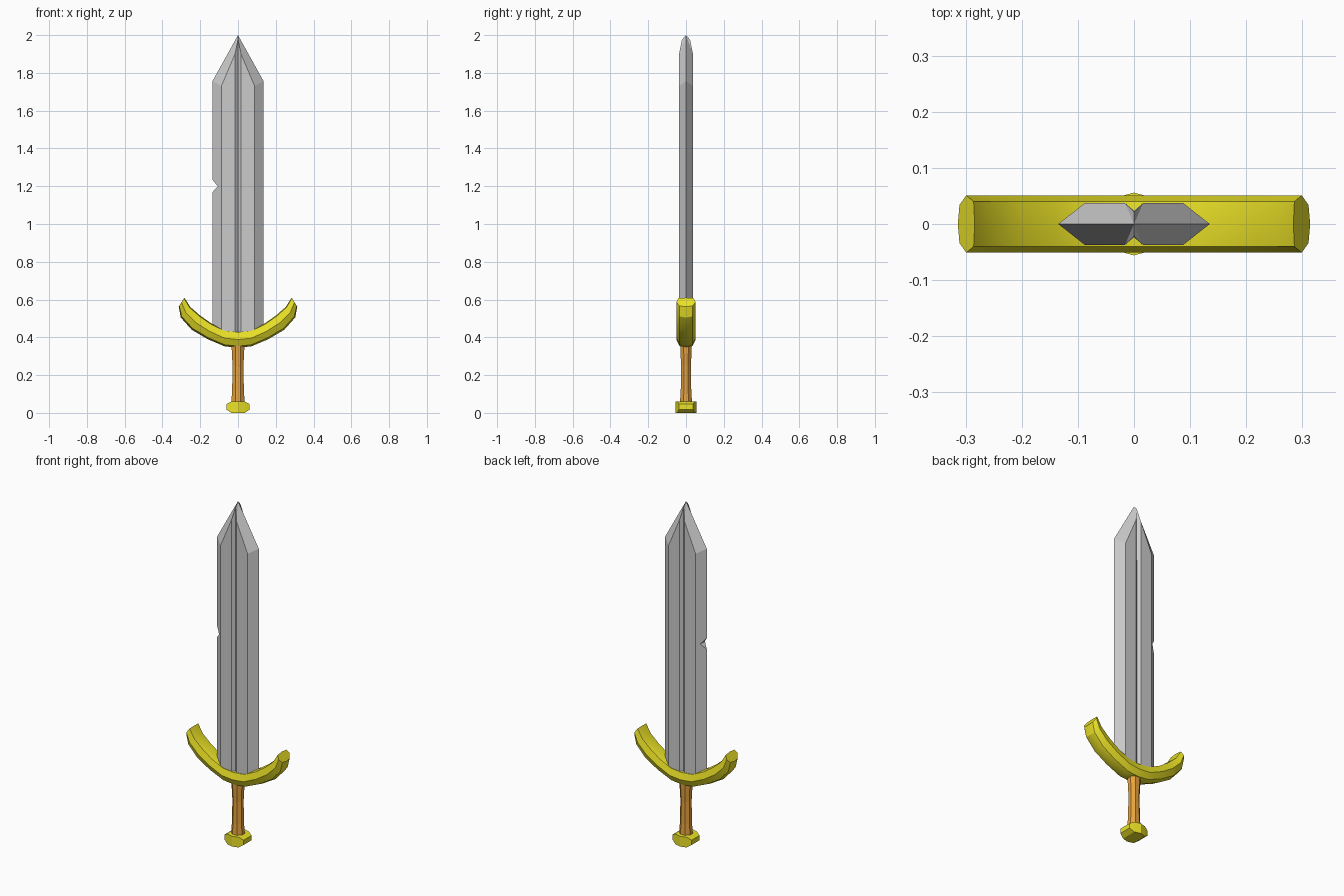
import bpy, bmesh

if "Cube" in bpy.data.objects:
    bpy.data.objects.remove(bpy.data.objects["Cube"])


def make(name, verts, faces, color=None, smooth=None):
    """Mesh object with merged points and outward normals."""
    me = bpy.data.meshes.new(name)
    me.from_pydata(verts, [], faces)
    bm = bmesh.new()
    bm.from_mesh(me)
    bmesh.ops.remove_doubles(bm, verts=bm.verts, dist=1e-5)
    bmesh.ops.recalc_face_normals(bm, faces=bm.faces)
    bm.to_mesh(me)
    bm.free()
    ob = bpy.data.objects.new(name, me)
    bpy.context.collection.objects.link(ob)
    if color:
        mat = bpy.data.materials.new(name + "_color")
        mat.diffuse_color = (*color, 1)
        mat.use_nodes = True
        mat.node_tree.nodes["Principled BSDF"].inputs["Base Color"].default_value = mat.diffuse_color
        me.materials.append(mat)
    if smooth:
        bpy.ops.object.select_all(action='DESELECT')
        ob.select_set(True)
        bpy.context.view_layer.objects.active = ob
        bpy.ops.object.shade_smooth_by_angle(angle=smooth)
    return ob


def loft(name, rings, color=None, smooth=None):
    """Skin a row of equal-sized rings and cap both ends."""
    n = len(rings[0])
    verts = [p for r in rings for p in r]
    faces = [(i*n + j, i*n + (j+1) % n, (i+1)*n + (j+1) % n, (i+1)*n + j)
             for i in range(len(rings) - 1) for j in range(n)]
    faces += [tuple(range(n)), tuple(range(len(verts) - n, len(verts)))]
    return make(name, verts, faces, color, smooth)


GOLD = (0.83, 0.76, 0.02)
ORANGE = (0.80, 0.37, 0.05)

# Blade: one quarter (edge, ridge, groove lip, groove floor), mirrored in x and y
base = 0.415
quarter = [(0.135, 0, base), (0.088, 0.037, base), (0.016, 0.037, base),
           (0, 0.024, base), (0, 0, base),
           (0.135, 0, 1.757), (0.088, 0.037, 1.73), (0.016, 0.037, 1.9),
           (0, 0.022, 1.975), (0, 0, 2.0)]
qfaces = [(0, 5, 6, 1), (1, 6, 7, 2), (2, 7, 8, 3), (5, 9, 7, 6), (7, 9, 8),
          (0, 1, 2, 3, 4)]
verts, faces = [], []
for sx in (1, -1):
    for sy in (1, -1):
        k = len(verts)
        verts += [(x*sx, y*sy, z) for x, y, z in quarter]
        faces += [tuple(i + k for i in f) for f in qfaces]
blade = make("blade", verts, faces)

# Nick in the left edge
notch = [(-0.107, 1.2), (-0.165, 1.27), (-0.165, 1.135)]
cutter = loft("notch_cutter", [[(x, y, z) for x, z in notch] for y in (-0.1, 0.1)])
cutter.hide_render = True
cutter.hide_set(True)
cut = blade.modifiers.new("notch", 'BOOLEAN')
cut.operation = 'DIFFERENCE'
cut.solver = 'EXACT'
cut.object = cutter

# Crescent guard: section (y, position from inner to outer) along inner/outer curves
section = [(0, 0), (0.04, 0.06), (0.051, 0.5), (0.034, 0.9), (0, 1)]
section += [(-y, t) for y, t in section[3:0:-1]]
half = [((0, 0.432), (0, 0.345)), ((0.07, 0.439), (0.07, 0.352)),
        ((0.14, 0.473), (0.16, 0.39)), ((0.2, 0.515), (0.245, 0.44)),
        ((0.252, 0.56), (0.303, 0.505)), ((0.284, 0.61), (0.314, 0.562))]
path = [((-a[0], a[1]), (-b[0], b[1])) for a, b in half[:0:-1]] + half
rings = [[(a[0] + (b[0]-a[0])*t, y, a[1] + (b[1]-a[1])*t) for y, t in section]
         for a, b in path]
loft("guard", rings, GOLD, 0.5)

# Octagonal waisted grip
octagon = [(1, 0.41), (0.41, 1), (-0.41, 1), (-1, 0.41),
           (-1, -0.41), (-0.41, -1), (0.41, -1), (1, -0.41)]
loft("grip", [[(x*r, y*r*0.9, z) for x, y in octagon] for z, r in
              ((0.045, 0.036), (0.12, 0.031), (0.25, 0.029), (0.33, 0.033), (0.38, 0.035))],
     ORANGE)

# Faceted pommel: rectangles lofted along x
loft("pommel", [[(x, -y, lo), (x, y, lo), (x, y, hi), (x, -y, hi)] for x, y, lo, hi in
                ((-0.062, 0.037, 0.018, 0.046), (-0.036, 0.046, 0, 0.06), (0, 0.056, 0, 0.06),
                 (0.036, 0.046, 0, 0.06), (0.062, 0.037, 0.018, 0.046))], GOLD)
